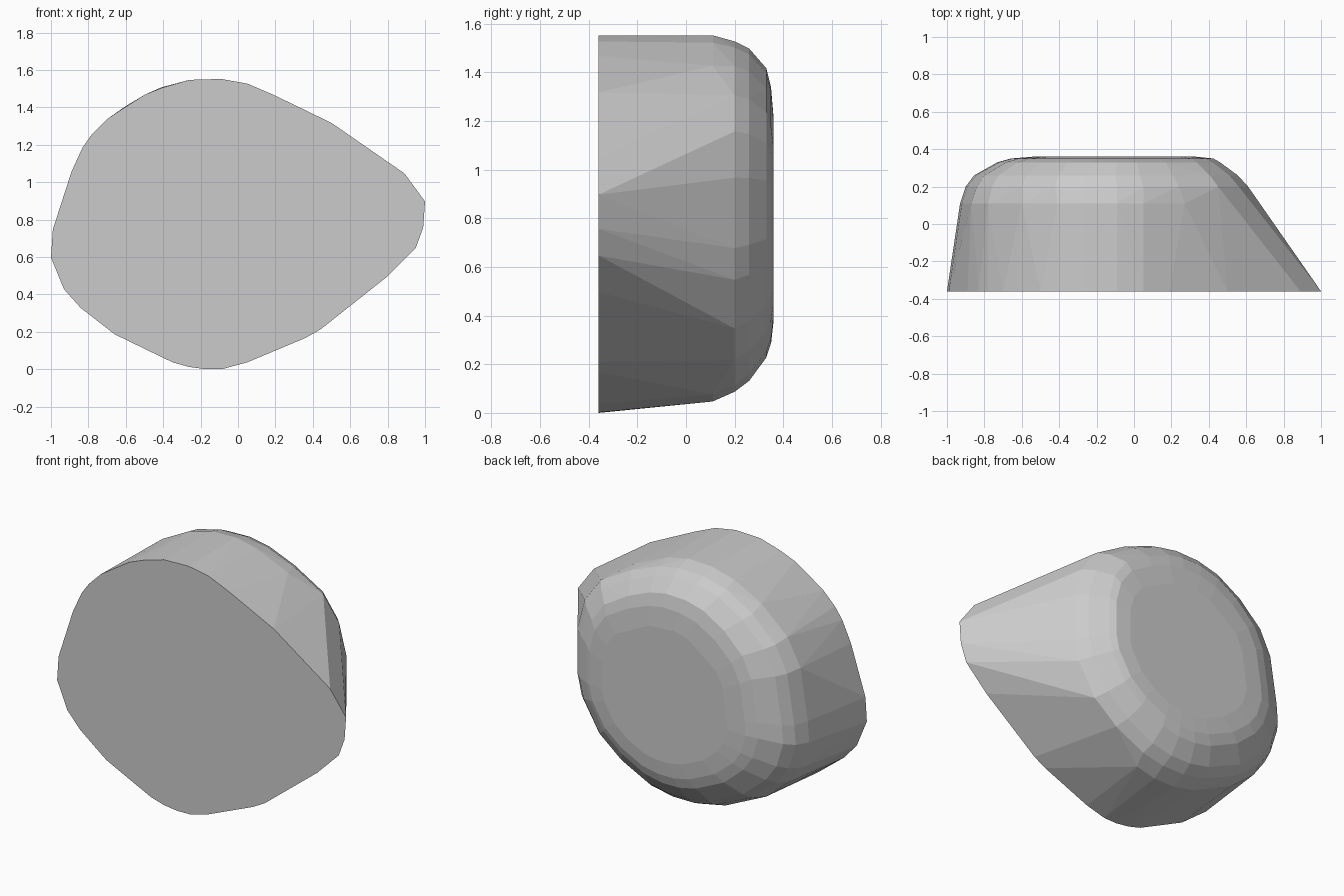
import bpy, bmesh

# flat front outline (x, z)
front = [(-1, .6), (-.93, .43), (-.84, .33), (-.66, .19), (-.35, .04), (-.26, .015), (-.17, .003),
         (-.08, .005), (.05, .04), (.36, .17), (.44, .215), (.8, .5), (.95, .65), (.99, .76),
         (1, .9), (.89, 1.05), (.5, 1.32), (.19, 1.47), (.05, 1.53), (-.09, 1.555), (-.26, 1.55),
         (-.4, 1.51), (-.5, 1.47), (-.61, 1.4), (-.7, 1.34), (-.78, 1.26), (-.83, 1.19),
         (-.89, 1.06), (-.99, .75)]

# shoulder where the straight walls end
shoulder = [(-.93, .63), (-.88, .46), (-.8, .35), (-.63, .21), (-.35, .08), (-.2, .05), (-.06, .05),
            (.07, .08), (.27, 1.43), (.05, 1.525), (-.09, 1.555), (-.26, 1.55), (-.41, 1.51),
            (-.6, 1.41), (-.78, 1.25), (-.87, 1.08), (-.92, .76)]

# rounded back outline, shrunk towards the back face
back = [(-.9, .64), (-.85, .48), (-.77, .37), (-.6, .23), (-.35, .12), (-.2, .09), (-.05, .09),
        (.1, .12), (.3, .22), (.46, .35), (.58, .55), (.61, .68), (.61, .97), (.56, 1.16),
        (.45, 1.31), (.24, 1.43), (.05, 1.505), (-.09, 1.53), (-.26, 1.525), (-.42, 1.485),
        (-.6, 1.38), (-.76, 1.23), (-.84, 1.07), (-.89, .76)]


def ring(y, pts, cx=0, cz=0, sx=1, sz=1, ox=0, oz=0):
    return [((x - ox) * sx + ox + cx, y, (z - oz) * sz + oz + cz) for x, z in pts]


points = ring(-.36, front) + ring(.11, shoulder)
# (y, left, right, bottom, top) of each back ring
for y, l, r, b, t in [(.20, -.9, .61, .09, 1.53), (.26, -.855, .555, .135, 1.5),
                      (.33, -.73, .46, .23, 1.42), (.35, -.66, .425, .29, 1.34),
                      (.36, -.54, .33, .38, 1.22)]:
    points += [(l + (x + .9) / 1.51 * (r - l), y, b + (z - .09) / 1.44 * (t - b)) for x, z in back]

# pebble body: convex skin around the rings
bm = bmesh.new()
for p in points:
    bm.verts.new(p)
res = bmesh.ops.convex_hull(bm, input=bm.verts[:])
loose = [v for v in bm.verts if not v.link_faces]
bmesh.ops.delete(bm, geom=loose, context='VERTS')
bmesh.ops.dissolve_limit(bm, angle_limit=.02, verts=bm.verts[:], edges=bm.edges[:])
bmesh.ops.recalc_face_normals(bm, faces=bm.faces[:])
low = min(v.co.z for v in bm.verts)
bmesh.ops.translate(bm, verts=bm.verts[:], vec=(0, 0, -low))
mesh = bpy.data.meshes.new("rock_body")
bm.to_mesh(mesh)
bm.free()
bpy.context.collection.objects.link(bpy.data.objects.new("rock_body", mesh))
